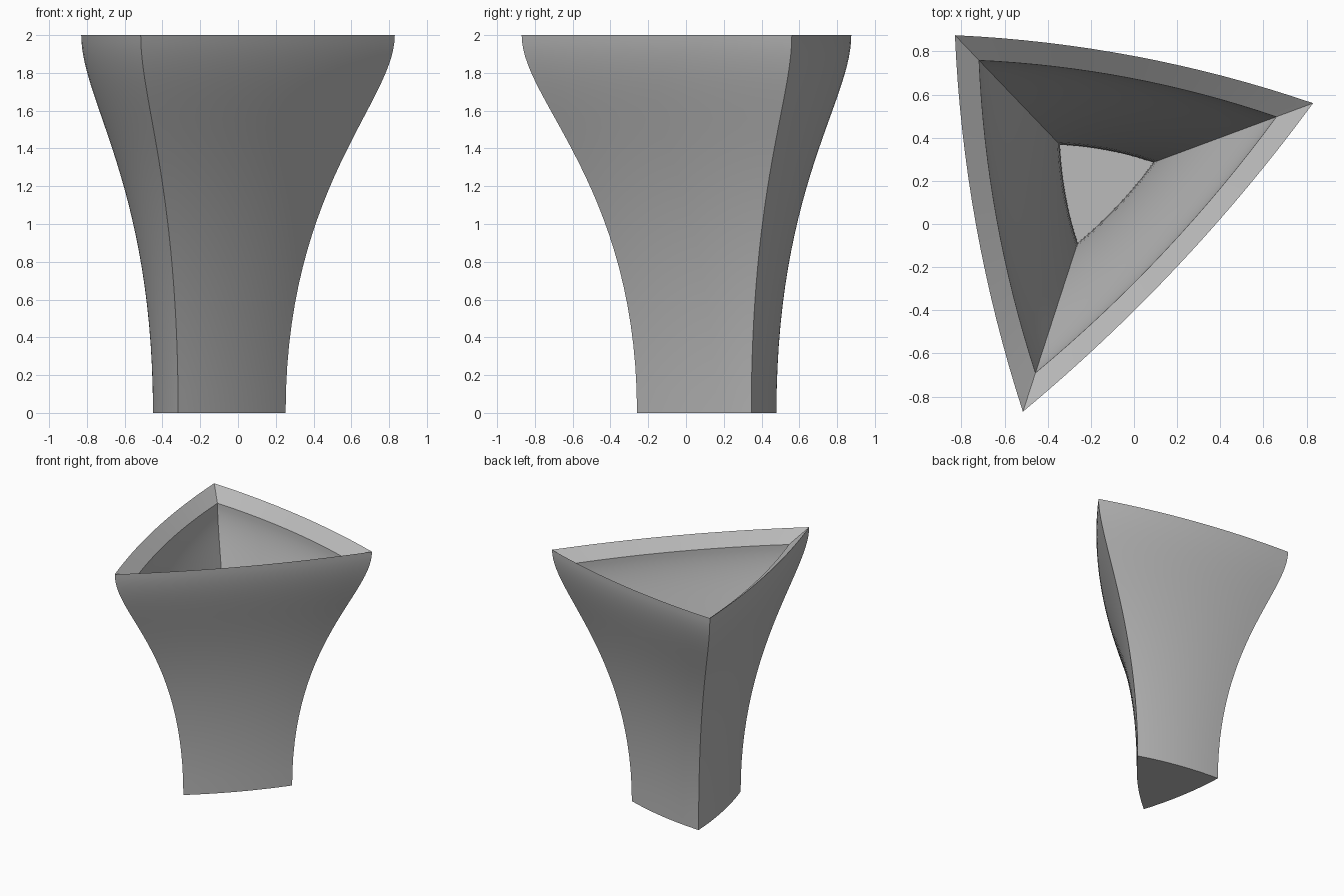
import bpy
import bmesh
import math
from mathutils import Vector

cube = bpy.data.objects.get("Cube")
if cube:
    bpy.data.objects.remove(cube, do_unlink=True)

CORNERS = [Vector((-0.83, 0.875)), Vector((-0.515, -0.87)), Vector((0.83, 0.56))]
CENTRE = sum(CORNERS, Vector((0, 0))) / 3
BULGE = 0.06
SIDE_STEPS = 16
WALL_STEPS = 28


def section():
    """Triangle with gently bowed sides, anticlockwise, relative to its centre."""
    points = []
    for i, a in enumerate(CORNERS):
        b = CORNERS[(i + 1) % 3]
        out = Vector((b.y - a.y, a.x - b.x)).normalized()
        for k in range(SIDE_STEPS):
            t = k / SIDE_STEPS
            points.append(a.lerp(b, t) + out * BULGE * 4 * t * (1 - t) - CENTRE)
    return points


def flare(s0, s1, z0, z1):
    """S-shaped flare from scale s0 at z0 to scale s1 at z1."""
    rows = []
    for k in range(WALL_STEPS + 1):
        t = k / WALL_STEPS
        rise = 3 * t * (1 - t) ** 2 * 0.6 + 3 * t * t * (1 - t) * 0.825 + t ** 3
        grow = t * t * (3 - 2 * t)
        rows.append((s0 + (s1 - s0) * grow, z0 + (z1 - z0) * rise))
    return rows


# Outer wall going up, sloping rim, then inner wall going down to the floor
rows = flare(0.423, 1.0, 0, 2) + flare(0.26, 0.83, 0.085, 1.91)[::-1]

bm = bmesh.new()
outline = section()
rings = [[bm.verts.new((CENTRE.x + p.x * s, CENTRE.y + p.y * s, z)) for p in outline]
         for s, z in rows]
for low, high in zip(rings, rings[1:]):
    for i in range(len(outline)):
        j = (i + 1) % len(outline)
        bm.faces.new((low[i], low[j], high[j], high[i]))

# Base and cavity floor
bm.faces.new(rings[0][::-1])
bm.faces.new(rings[-1])
bmesh.ops.recalc_face_normals(bm, faces=bm.faces)

mesh = bpy.data.meshes.new("flared_vase")
bm.to_mesh(mesh)
bm.free()

grey = bpy.data.materials.new("plain grey")
grey.use_nodes = True
colour = (0.5, 0.5, 0.5, 1)
grey.diffuse_color = colour
grey.node_tree.nodes["Principled BSDF"].inputs["Base Color"].default_value = colour
mesh.materials.append(grey)

vase = bpy.data.objects.new("flared_vase", mesh)
bpy.context.collection.objects.link(vase)
bpy.ops.object.select_all(action='DESELECT')
vase.select_set(True)
bpy.context.view_layer.objects.active = vase
bpy.ops.object.shade_smooth_by_angle(angle=math.radians(30))
